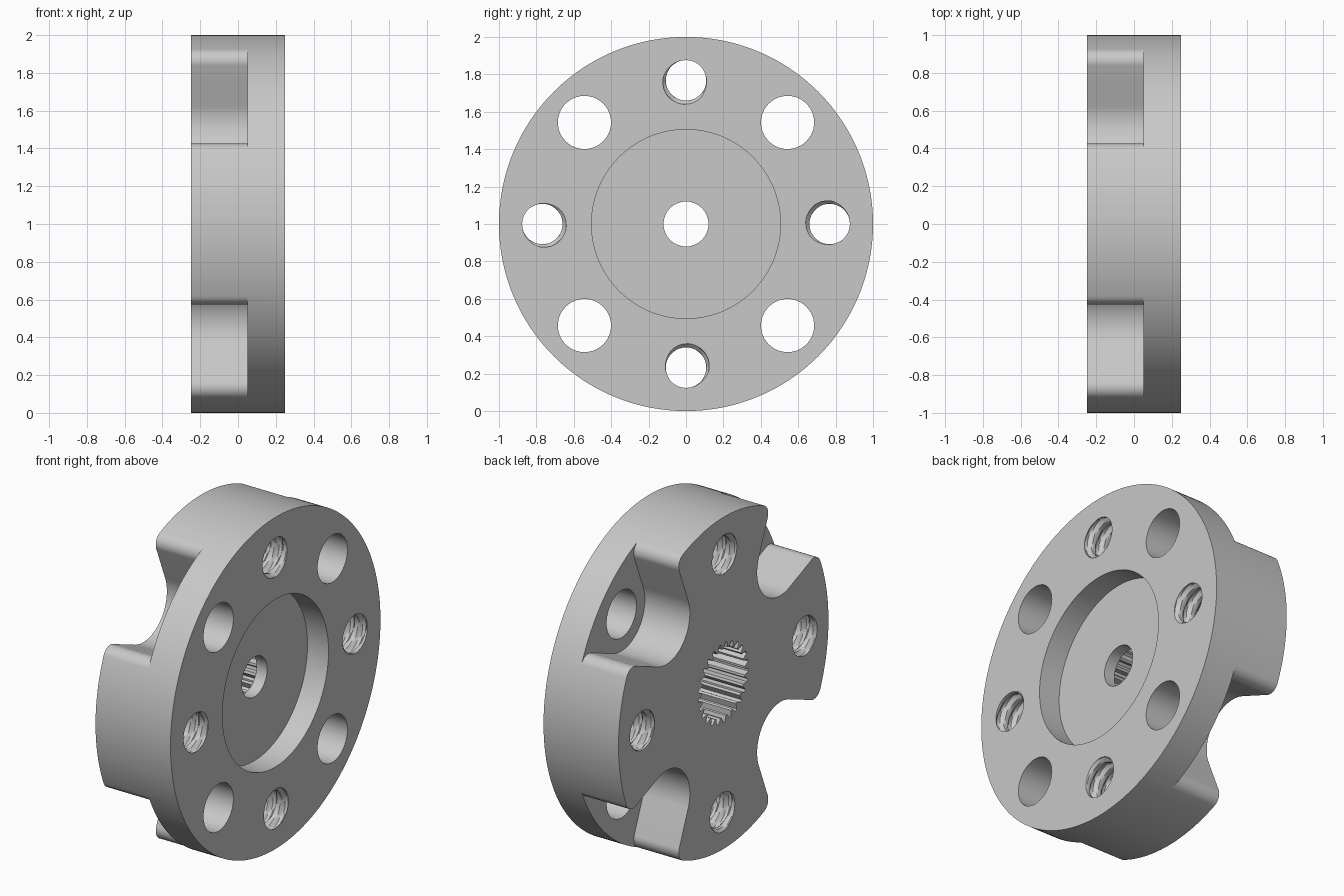
import bpy
import bmesh
from math import cos, sin, pi, radians
from mathutils import Vector

cube = bpy.data.objects.get("Cube")
if cube:
    bpy.data.objects.remove(cube, do_unlink=True)

FACE = 0.25          # half thickness of the hub
HOLE_RING = 0.768    # radius of the bolt circle

steel = bpy.data.materials.new("plain_grey_metal")
steel.use_nodes = True
steel.diffuse_color = (0.58, 0.58, 0.58, 1)
steel.node_tree.nodes["Principled BSDF"].inputs["Base Color"].default_value = (0.58, 0.58, 0.58, 1)


def polar(radius, angle, centre=(0, 0)):
    return Vector((centre[0] + radius * cos(angle), centre[1] + radius * sin(angle)))


def circle(radius, count, centre=(0, 0)):
    return [polar(radius, 2 * pi * i / count, centre) for i in range(count)]


def arc(centre, radius, start, end, count):
    return [polar(radius, start + (end - start) * i / count, centre) for i in range(count + 1)]


def loft(name, sections, turn=0.0):
    """Closed solid through (x, outline) sections, turned about the hub axis."""
    bm = bmesh.new()
    rings = []
    for x, outline in sections:
        ring = []
        for u, v in outline:
            y = u * cos(turn) - v * sin(turn)
            z = u * sin(turn) + v * cos(turn)
            ring.append(bm.verts.new((x, y, z + 1)))
        rings.append(ring)
    n = len(rings[0])
    for a, b in zip(rings, rings[1:]):
        for i in range(n):
            j = (i + 1) % n
            bm.faces.new((a[i], a[j], b[j], b[i]))
    bm.faces.new(rings[0])
    bm.faces.new(rings[-1])
    bmesh.ops.recalc_face_normals(bm, faces=bm.faces)
    mesh = bpy.data.meshes.new(name)
    bm.to_mesh(mesh)
    bm.free()
    mesh.materials.append(steel)
    obj = bpy.data.objects.new(name, mesh)
    bpy.context.collection.objects.link(obj)
    return obj


def prism(name, outline, x0, x1, turn=0.0):
    return loft(name, [(x0, outline), (x1, outline)], turn)


def pocket_outline():
    """Round-bottomed notch with flared walls and rounded rim corners."""
    corner_r, rim_angle, wall = 0.066, radians(22.3), radians(-67)
    centre = Vector((HOLE_RING, 0))
    corner = polar(1 - corner_r, rim_angle)
    normal = polar(1, wall)
    bottom_r = (centre - corner).dot(normal) - corner_r
    side = [polar(1.3, rim_angle)]
    side += reversed(arc(corner, corner_r, wall, rim_angle, 12))
    bottom = arc(centre, bottom_r, wall + pi, pi - wall, 32)
    mirrored = [Vector((p.x, -p.y)) for p in reversed(side)]
    return side + bottom + mirrored


def thread_sections():
    """Threaded rod: a helical ridge on a plain core."""
    pitch, step, count = 0.08, 0.01, 48
    sections = []
    for k in range(58):
        x = -0.285 + k * step
        ring = []
        for i in range(count):
            a = 2 * pi * i / count
            f = ((x - FACE) / pitch - (a - radians(150)) / (2 * pi) + 0.5) % 1
            ridge = min(1, max(0, (0.32 - abs(f - 0.5)) * 5))
            ring.append(polar(0.108 + 0.021 * ridge, a, (HOLE_RING, 0)))
        sections.append((x, ring))
    return sections


def spline_outline(teeth=25, root=0.24, tip=0.205):
    points = []
    for t in range(teeth):
        for offset, r in ((0.05, tip), (0.32, tip), (0.55, root), (0.82, root)):
            points.append(polar(r, 2 * pi * (t + offset) / teeth))
    return points


# Hub body
hub = prism("coupling_hub", circle(1, 192), -FACE, FACE)

# Central recess, bore and splined socket
cutters = [
    prism("recess_cutter", circle(0.505, 128), 0.11, 0.4),
    prism("bore_cutter", circle(0.12, 64), -0.1, 0.3),
    prism("spline_cutter", spline_outline(), -0.4, 0.04),
]

# Four notches with clearance holes, and four threaded holes between them
for q in range(4):
    straight = q * pi / 2
    diagonal = straight + pi / 4
    cutters.append(prism("pocket_cutter", pocket_outline(), -0.4, 0.05, diagonal))
    cutters.append(prism("clearance_cutter", circle(0.142, 64, (HOLE_RING, 0)), -0.1, 0.4, diagonal))
    cutters.append(loft("thread_cutter", thread_sections(), straight))

for cutter in cutters:
    cutter.hide_render = True
    cut = hub.modifiers.new(cutter.name, "BOOLEAN")
    cut.operation = "DIFFERENCE"
    cut.solver = "EXACT"
    cut.object = cutter

# Bake the cuts and discard the cutters
graph = bpy.context.evaluated_depsgraph_get()
finished = bpy.data.meshes.new_from_object(hub.evaluated_get(graph))
hub.modifiers.clear()
hub.data = finished
for cutter in cutters:
    bpy.data.objects.remove(cutter, do_unlink=True)
finished.materials.clear()
finished.materials.append(steel)
for face in finished.polygons:
    face.material_index = 0

bpy.ops.object.select_all(action="DESELECT")
hub.select_set(True)
bpy.context.view_layer.objects.active = hub
bpy.ops.object.shade_smooth_by_angle(angle=radians(25))
